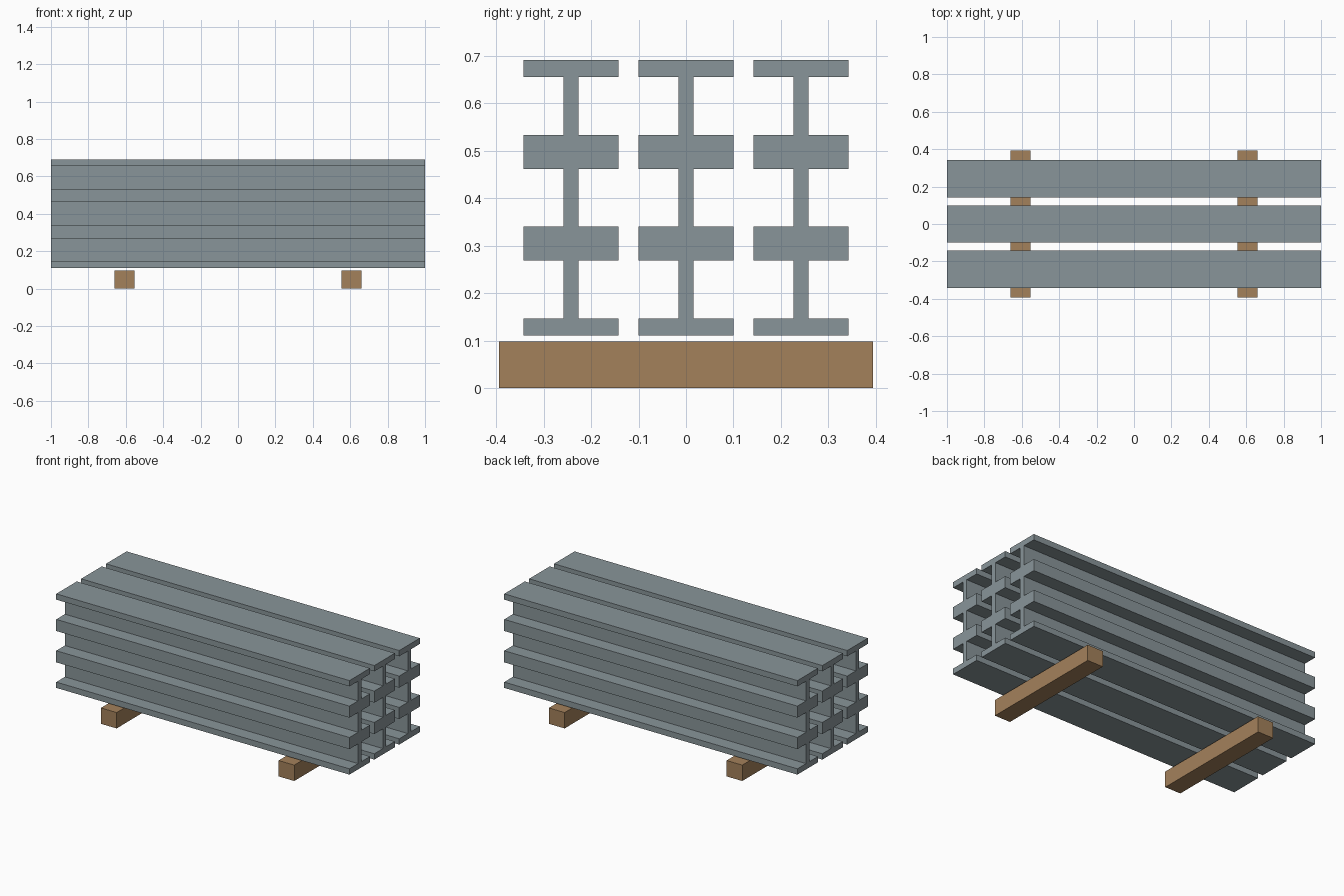
import bpy, bmesh

if "Cube" in bpy.data.objects:
    bpy.data.objects.remove(bpy.data.objects["Cube"])

LENGTH = 2.0
BEAM_W, BEAM_H = 0.2, 0.1933
FLANGE, WEB = 0.0358, 0.032
PITCH_Y, BASE_Z = 0.2425, 0.111


def material(name, color):
    m = bpy.data.materials.new(name)
    m.diffuse_color = color
    m.use_nodes = True
    m.node_tree.nodes["Principled BSDF"].inputs["Base Color"].default_value = m.diffuse_color
    return m


def extrude_x(name, profile, length, location, mat):
    """Closed y-z profile extruded along x, centred on its location."""
    bm = bmesh.new()
    face = bm.faces.new([bm.verts.new((-length / 2, y, z)) for y, z in profile])
    new = bmesh.ops.extrude_face_region(bm, geom=[face])["geom"]
    verts = [v for v in new if isinstance(v, bmesh.types.BMVert)]
    bmesh.ops.translate(bm, verts=verts, vec=(length, 0, 0))
    bmesh.ops.recalc_face_normals(bm, faces=bm.faces)
    mesh = bpy.data.meshes.new(name)
    bm.to_mesh(mesh)
    bm.free()
    mesh.materials.append(mat)
    ob = bpy.data.objects.new(name, mesh)
    ob.location = location
    bpy.context.collection.objects.link(ob)
    return ob


steel = material("steel", (0.25, 0.3, 0.32, 1))
wood = material("wood", (0.37, 0.22, 0.105, 1))

# I-section: right half going up, mirrored for the left half coming down
w, t, h, f = BEAM_W / 2, WEB / 2, BEAM_H, FLANGE
half = [(w, 0), (w, f), (t, f), (t, h - f), (w, h - f), (w, h)]
i_profile = half + [(-y, z) for y, z in reversed(half)]

# Steel beams: three columns, three layers
for layer in range(3):
    for col in range(3):
        extrude_x(f"steel_beam_{layer + 1}_{col + 1}", i_profile, LENGTH,
                  (0, (col - 1) * PITCH_Y, BASE_Z + layer * BEAM_H), steel)

# Timber bearers underneath
d, tz = 0.787 / 2, 0.098
for side, x in (("left", -0.606), ("right", 0.606)):
    extrude_x(f"timber_bearer_{side}", [(-d, 0), (d, 0), (d, tz), (-d, tz)],
              0.107, (x, 0, 0), wood)
